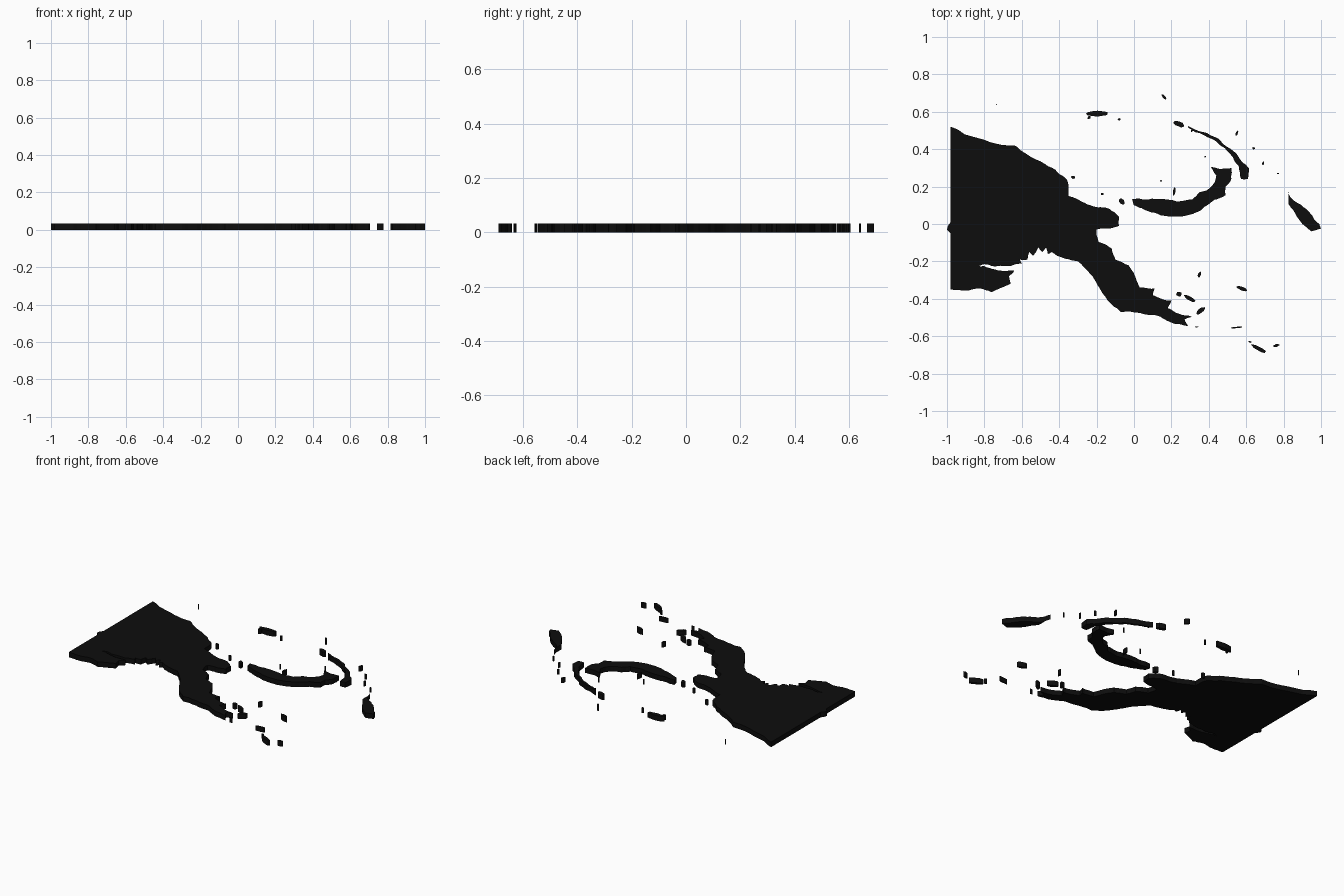
import bpy
import bmesh
import math
import random
from mathutils import Vector

THICKNESS = 0.033
UNIT = 0.01  # outlines below are written in hundredths
rng = random.Random(4)

default_cube = bpy.data.objects.get("Cube")
if default_cube:
    bpy.data.objects.remove(default_cube, do_unlink=True)

black = bpy.data.materials.new("matte black")
black.use_nodes = True
black.diffuse_color = (0.004, 0.004, 0.004, 1)
shader = black.node_tree.nodes["Principled BSDF"]
shader.inputs["Base Color"].default_value = black.diffuse_color
shader.inputs["Roughness"].default_value = 1


def roughen(outline, levels=2, strength=0.07):
    """Break every coast edge into smaller crooked ones; leave the straight border alone."""
    points = [Vector(p) * UNIT for p in outline]
    for _ in range(levels):
        result = []
        for start, end in zip(points, points[1:] + points[:1]):
            result.append(start)
            edge = end - start
            on_border = max(start.x, end.x) < -0.97
            if edge.length > 0.012 and not on_border:
                side = Vector((-edge.y, edge.x))
                result.append(start.lerp(end, rng.uniform(0.4, 0.6))
                              + side * rng.uniform(-strength, strength))
        points = result
    return points


def add_plate(bm, points):
    """Extrude a flat outline into a plate standing on the ground."""
    face = bm.faces.new([bm.verts.new((p.x, p.y, 0)) for p in points])
    extruded = bmesh.ops.extrude_face_region(bm, geom=[face], use_keep_orig=True)
    tops = [v for v in extruded["geom"] if isinstance(v, bmesh.types.BMVert)]
    bmesh.ops.translate(bm, verts=tops, vec=(0, 0, THICKNESS))


def make_object(name, outlines):
    bm = bmesh.new()
    for points in outlines:
        add_plate(bm, points)
    bmesh.ops.recalc_face_normals(bm, faces=bm.faces)
    large = [f for f in bm.faces if len(f.verts) > 4]
    bmesh.ops.triangulate(bm, faces=large, ngon_method="EAR_CLIP")
    mesh = bpy.data.meshes.new(name)
    bm.to_mesh(mesh)
    bm.free()
    mesh.materials.append(black)
    obj = bpy.data.objects.new(name, mesh)
    bpy.context.collection.objects.link(obj)
    return obj


def islet(x, y, half_length, half_width, angle):
    """Small irregular oval, turned by an angle in degrees."""
    turn = math.radians(angle)
    points = []
    count = 12
    for i in range(count):
        t = math.tau * i / count
        wobble = rng.uniform(0.85, 1.15)
        u = half_length * math.cos(t) * wobble
        v = half_width * math.sin(t) * wobble
        points.append(Vector((x + u * math.cos(turn) - v * math.sin(turn),
                              y + u * math.sin(turn) + v * math.cos(turn))) * UNIT)
    return points


def ribbon(path):
    """Outline of a narrow strip given as (x, y, half width) stations."""
    left, right = [], []
    for i, (x, y, w) in enumerate(path):
        before, after = path[max(i - 1, 0)], path[min(i + 1, len(path) - 1)]
        along = Vector((after[0] - before[0], after[1] - before[1])).normalized()
        side = Vector((-along.y, along.x)) * w
        left.append(Vector((x, y)) + side)
        right.append(Vector((x, y)) - side)
    return left + right[::-1]


# Mainland: north coast, eastern tail, then the southern gulf
north_coast = [
    (-98, 52), (-80, 45), (-66, 42), (-64, 42), (-60, 39), (-50, 33.5),
    (-42, 29), (-36, 24), (-35, 15), (-28, 12), (-22, 9.5), (-13, 8),
    (-8, 4), (-8, -1), (-14, -2.5), (-20, -3),
]
eastern_tail = [
    (-19, -9.5), (-12, -13), (-10, -19), (-3, -22), (1, -29), (3, -34),
    (11, -34.5), (10, -38), (20, -41), (18, -45), (24, -48), (31, -49.5),
    (27, -51), (29, -54.5), (22, -53.5), (14, -49.5), (3, -47.5),
    (-7, -47), (-12, -43), (-18, -35), (-24, -26), (-30, -20),
]
south_coast = [
    (-37, -18.5), (-44, -15), (-46, -16), (-47, -12.5), (-49, -15),
    (-51, -12.5), (-54, -17), (-56, -15), (-57, -19), (-61, -19),
    (-60, -21), (-66, -22.5), (-76, -22.5), (-80, -21.5), (-83, -22.5),
    (-80, -22.5), (-76, -24), (-70, -25), (-64, -25), (-67, -28),
    (-66, -32), (-76, -36.5), (-82, -34.5), (-91, -35.5), (-98, -35),
    (-98, -5), (-100, -3), (-99.5, -1), (-98, 1),
]
make_object("mainland", [roughen(north_coast + eastern_tail + south_coast)])

# Curved island off the north-east coast
crescent = [
    (-1, 13.5), (5, 13), (13, 13.5), (23, 12), (31, 13), (35, 17),
    (39, 18), (43, 22), (44, 26), (41, 30.5), (47, 29.5), (52, 30),
    (52, 24), (49, 20), (49, 15.5), (43, 13), (39, 10), (34, 6.5),
    (28, 4.5), (19, 4), (11, 6), (4, 8.5), (0, 10),
]
make_object("crescent_island", [roughen(crescent)])

# Long thin island, widening at its southern end
thin_path = [
    (29, 52, 0.4), (37, 48.5, 0.7), (45, 44.5, 1), (52, 38.5, 1.1),
    (57, 32, 1.4), (59, 29, 2.6), (59, 24, 1.8),
]
make_object("thin_island", [roughen(ribbon(thin_path))])

# Easternmost island
eastern_island = [
    (81.5, 20), (83.5, 14.5), (89, 10.5), (94, 6), (99, 0), (100, -2.5),
    (95, -4), (90, 0), (86, 6), (82.5, 11),
]
make_object("eastern_island", [roughen(eastern_island)])

# Scattered islets: x, y, half length, half width, angle
northern_islets = [
    (-19.5, 59, 5.5, 1.6, 0), (-24, 57, 1, 0.7, 40), (-8, 56, 0.7, 0.6, 0),
    (16, 68, 1.8, 0.7, -50), (-73.5, 64, 0.3, 0.3, 0), (24, 53.5, 3, 1.4, -20),
    (31, 50, 1, 0.5, 60), (55, 48.5, 1.4, 0.6, 70), (64, 40.5, 0.8, 0.6, 0),
    (69, 32.5, 1, 0.5, 80), (77, 27, 0.5, 0.4, 0), (-32.5, 25, 1.1, 0.8, 0),
    (-17, 16, 0.8, 0.6, 0), (-6.5, 12, 2, 1.2, -45), (21.5, 17.5, 2.2, 0.7, 80),
    (14.5, 23, 0.5, 0.4, 0), (38, 36, 0.4, 0.4, 0),
]
southern_islets = [
    (35, -27, 1.6, 0.8, 70), (24, -37.5, 1.5, 1.3, 0), (30, -40, 3.5, 1.1, -30),
    (35.5, -46.5, 2.8, 1.2, 40), (33.5, -55, 0.9, 0.3, 0), (57.5, -34.5, 2.9, 1, -20),
    (55, -55.3, 3, 0.4, 5), (66.5, -66.5, 4.5, 1.1, -28), (62, -63, 1, 0.4, -20),
    (76, -65, 1.8, 0.7, 15),
]
make_object("northern_islets", [islet(*row) for row in northern_islets])
make_object("southern_islets", [islet(*row) for row in southern_islets])
